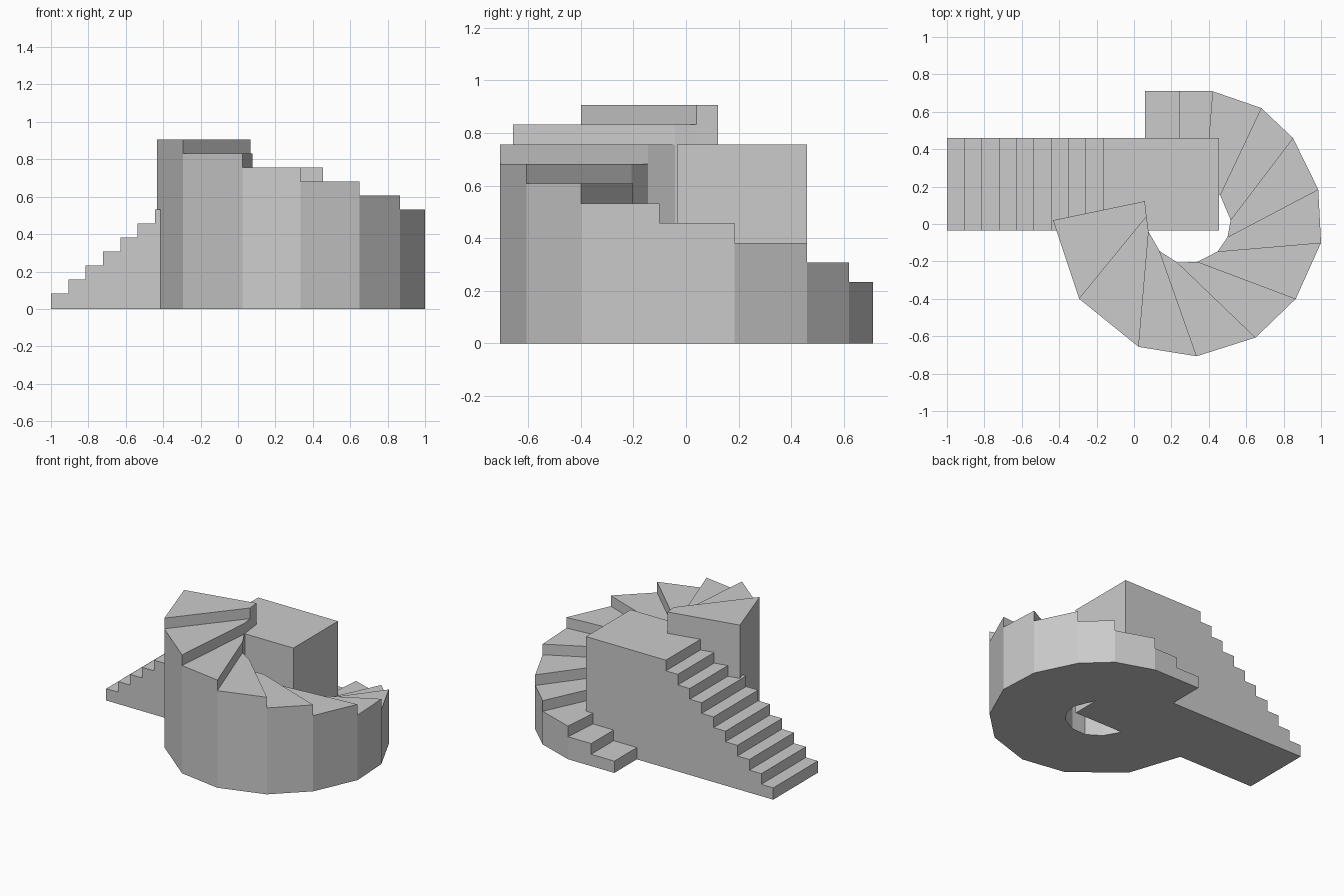
import bpy, bmesh

if "Cube" in bpy.data.objects:
    bpy.data.objects.remove(bpy.data.objects["Cube"])

BASE, RISE = 0.083, 0.0749          # first tread height and step rise


def height(i):
    return BASE + RISE * i


def make_object(name, bm):
    bmesh.ops.remove_doubles(bm, verts=bm.verts, dist=1e-5)
    bmesh.ops.recalc_face_normals(bm, faces=bm.faces)
    mesh = bpy.data.meshes.new(name)
    bm.to_mesh(mesh)
    bm.free()
    bpy.context.collection.objects.link(bpy.data.objects.new(name, mesh))


# Straight flight with landing: stepped side profile extruded across y
STEPS, TREAD = 10, 0.0927
profile = [(-1.0, 0.0)]
for i in range(STEPS):
    x0 = -1.0 + TREAD * i
    x1 = x0 + TREAD if i < STEPS - 1 else 0.455
    profile += [(x0, height(i)), (x1, height(i))]
profile.append((0.455, 0.0))
bm = bmesh.new()
side = bm.faces.new([bm.verts.new((x, -0.035, z)) for x, z in profile])
ext = bmesh.ops.extrude_face_region(bm, geom=[side])
bmesh.ops.translate(bm, vec=(0, 0.495, 0),
                    verts=[v for v in ext["geom"] if isinstance(v, bmesh.types.BMVert)])
make_object("straight_stairs", bm)

# Winding flight: outer and inner plan points of each riser line
outer = [(0.06, 0.71), (0.24, 0.71), (0.42, 0.71), (0.68, 0.62), (0.85, 0.46),
         (0.985, 0.185), (1.0, -0.1), (0.865, -0.4), (0.65, -0.607),
         (0.335, -0.707), (0.025, -0.657), (-0.293, -0.4), (-0.433, 0.02)]
inner = [(0.06, 0.21), (0.24, 0.21), (0.38, 0.21), (0.46, 0.155), (0.517, 0.022),
         (0.5, -0.07), (0.447, -0.147), (0.34, -0.202), (0.233, -0.207),
         (0.137, -0.145), (0.078, -0.042), (0.067, 0.04), (0.058, 0.122)]
bm = bmesh.new()


def quad(*pts):
    bm.faces.new([bm.verts.new(p) for p in pts])


def wall(a, b, z0, z1):
    quad((*a, z0), (*b, z0), (*b, z1), (*a, z1))


last = 0.0
for i in range(len(outer) - 1):
    a, b, c, d = outer[i], outer[i + 1], inner[i + 1], inner[i]
    z = height(i)
    quad(*[(*p, z) for p in (a, b, c, d)])      # tread
    quad(*[(*p, 0) for p in (d, c, b, a)])      # underside
    wall(a, d, last, z)                         # riser
    # side walls, split at the lower tread so the risers join them
    for p, q in ((a, b), (c, d)):
        wall(p, q, 0.0, z)
    last = z
wall(outer[-1], inner[-1], 0.0, last)           # tall end wall

# outward normals: close T-junctions by orienting each face from its solid step
make_object("winding_stairs", bm)
